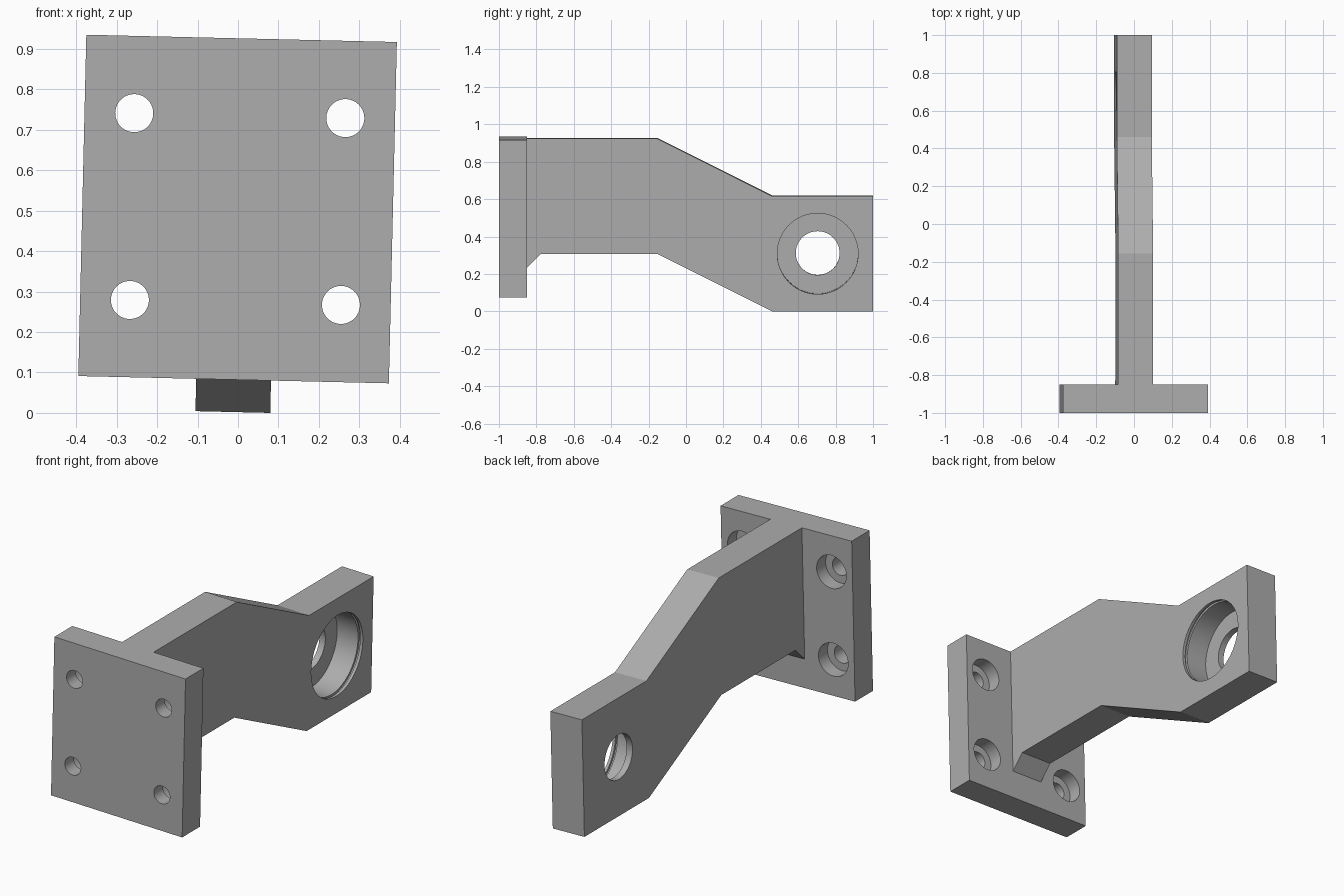
import bpy, bmesh, math
from mathutils import Matrix

if "Cube" in bpy.data.objects:
    bpy.data.objects.remove(bpy.data.objects["Cube"], do_unlink=True)

grey = bpy.data.materials.new("metal_grey")
grey.use_nodes = True
grey.diffuse_color = (0.42, 0.42, 0.42, 1)
grey.node_tree.nodes["Principled BSDF"].inputs["Base Color"].default_value = (0.42, 0.42, 0.42, 1)


def finish(name, bm):
    bmesh.ops.recalc_face_normals(bm, faces=bm.faces)
    mesh = bpy.data.meshes.new(name)
    bm.to_mesh(mesh)
    bm.free()
    mesh.materials.append(grey)
    ob = bpy.data.objects.new(name, mesh)
    bpy.context.collection.objects.link(ob)
    return ob


def prism(name, outline, half):
    """Extrude a (y, z) outline symmetrically along x."""
    bm = bmesh.new()
    face = bm.faces.new([bm.verts.new((-half, y, z)) for y, z in outline])
    new = bmesh.ops.extrude_face_region(bm, geom=[face])["geom"]
    bmesh.ops.translate(bm, vec=(2 * half, 0, 0),
                        verts=[v for v in new if isinstance(v, bmesh.types.BMVert)])
    return finish(name, bm)


def turned(name, profile, matrix, n=64):
    """Closed solid of rings (distance along axis, radius) about local z."""
    bm = bmesh.new()
    rings = [[bm.verts.new((r * math.cos(math.tau * i / n), r * math.sin(math.tau * i / n), d))
              for i in range(n)] for d, r in profile]
    for a, b in zip(rings, rings[1:]):
        for i in range(n):
            j = (i + 1) % n
            bm.faces.new((a[i], a[j], b[j], b[i]))
    bm.faces.new(rings[0])
    bm.faces.new(rings[-1])
    bm.transform(matrix)
    return finish(name, bm)


def combine(target, tool, operation):
    mod = target.modifiers.new(operation.lower(), "BOOLEAN")
    mod.operation, mod.object, mod.solver = operation, tool, "EXACT"
    bpy.context.view_layer.objects.active = target
    bpy.ops.object.modifier_apply(modifier=mod.name)
    bpy.data.objects.remove(tool, do_unlink=True)


# Mounting plate and cranked arm, joined flush along the top
bracket = prism("mounting_bracket", [(-1, -0.422), (-0.85, -0.422), (-0.85, 0.422), (-1, 0.422)], 0.384)
arm = prism("cranked_arm", [(-0.92, 0.422), (-0.155, 0.422), (0.46, 0.114), (1, 0.114),
                            (1, -0.502), (0.46, -0.502), (-0.155, -0.194), (-0.775, -0.194),
                            (-0.85, -0.269), (-0.92, -0.269)], 0.0925)
combine(bracket, arm, "UNION")

# Four bolt holes, counterbored from the rear of the plate
along_y = Matrix.Rotation(-math.pi / 2, 4, "X")
for x in (-0.261, 0.261):
    for z in (-0.231, 0.231):
        hole = turned("bolt_hole", [(-1.05, 0.047), (-0.925, 0.047), (-0.925, 0.087), (-0.8, 0.087)],
                      Matrix.Translation((x, 0, z)) @ along_y, 48)
        combine(bracket, hole, "DIFFERENCE")

# Stepped bearing bore with a retaining ring groove
along_x = Matrix.Rotation(math.pi / 2, 4, "Y")
bore = turned("bearing_bore", [(-0.15, 0.117), (-0.058, 0.117), (-0.058, 0.216), (0.064, 0.216),
                               (0.064, 0.228), (0.077, 0.228), (0.077, 0.216), (0.15, 0.216)],
              Matrix.Translation((0, 0.704, -0.194)) @ along_x, 96)
combine(bracket, bore, "DIFFERENCE")

# Merge coplanar faces, shade the bores smooth, and set the slight tilt
bm = bmesh.new()
bm.from_mesh(bracket.data)
bmesh.ops.dissolve_limit(bm, angle_limit=0.002, verts=bm.verts, edges=bm.edges)
bm.to_mesh(bracket.data)
bm.free()
bpy.ops.object.select_all(action="DESELECT")
bracket.select_set(True)
bpy.context.view_layer.objects.active = bracket
bpy.ops.object.shade_smooth_by_angle(angle=math.radians(20))
bracket.location = (-0.001, 0, 0.504)
bracket.rotation_euler = (0, 0.0234, 0)
